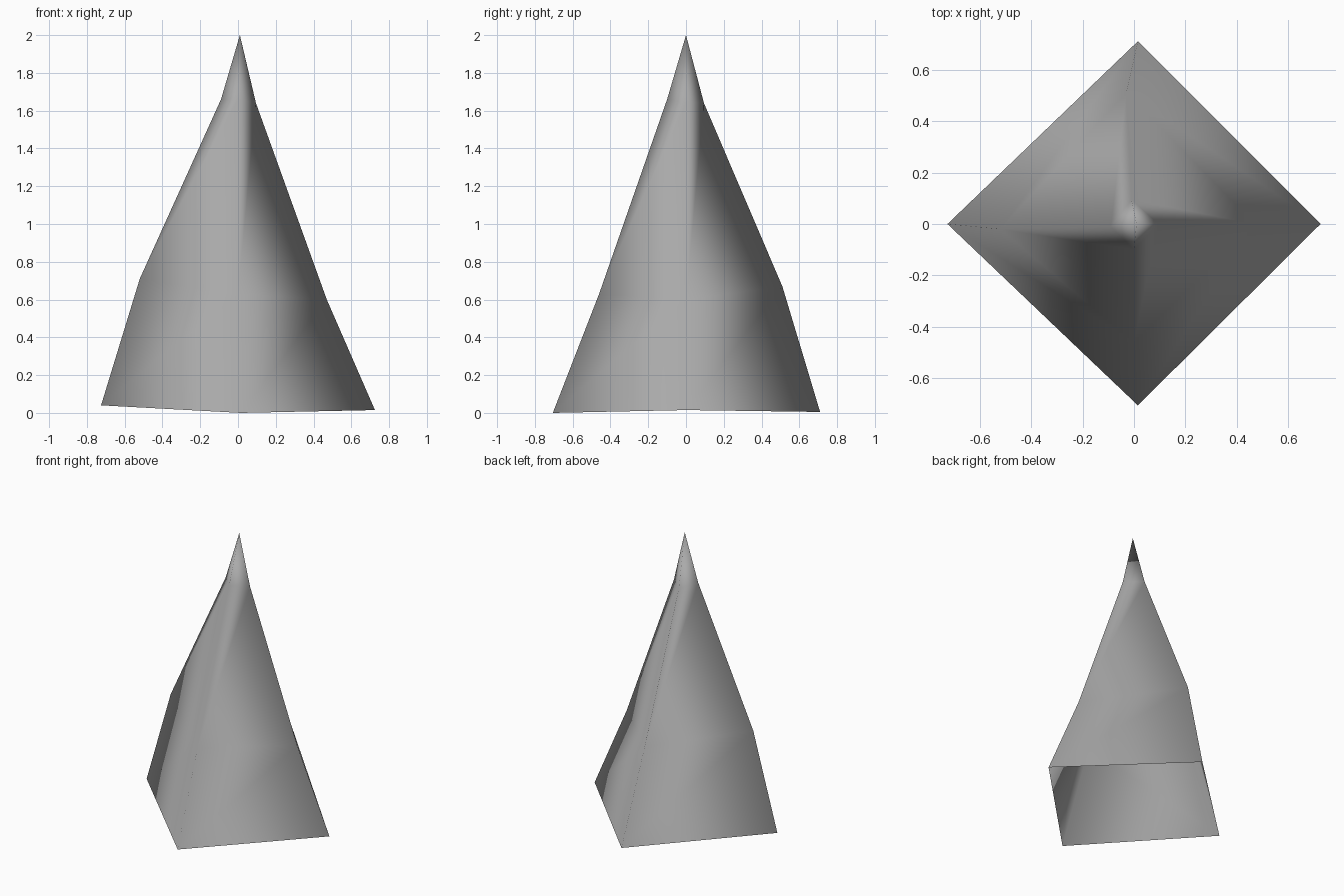
import bpy
import bmesh

default_cube = bpy.data.objects.get("Cube")
if default_cube:
    bpy.data.objects.remove(default_cube, do_unlink=True)


def make_material(name, colour):
    material = bpy.data.materials.new(name)
    material.use_nodes = True
    material.diffuse_color = colour
    shader = next(n for n in material.node_tree.nodes if n.type == "BSDF_PRINCIPLED")
    shader.inputs["Base Color"].default_value = colour
    return material


def loft_to_apex(bm, rings, apex):
    """Bridge rings of equal length from the bottom up, then close them on a point."""
    loops = [[bm.verts.new(point) for point in ring] for ring in rings]
    count = len(loops[0])
    for lower, upper in zip(loops, loops[1:]):
        for i in range(count):
            j = (i + 1) % count
            bm.faces.new((lower[i], lower[j], upper[j], upper[i]))
    tip = bm.verts.new(apex)
    for i in range(count):
        bm.faces.new((loops[-1][i], loops[-1][(i + 1) % count], tip))


# Slightly uneven four-cornered rings, each listed left, back, right, front
hem = [(0.725, 0, 0.015), (0.015, 0.71, 0.005), (-0.725, 0, 0.04), (0.015, -0.705, 0)]
waist = [(0.47, 0, 0.6), (-0.03, 0.51, 0.67), (-0.52, -0.02, 0.71), (0, -0.46, 0.63)]
neck = [(0.095, 0, 1.64), (-0.01, 0.095, 1.64), (-0.09, -0.01, 1.66), (0, -0.1, 1.66)]

# Hollow pointed shell, open underneath
bm = bmesh.new()
loft_to_apex(bm, [hem, waist, neck], (0.01, 0, 2))
for face in bm.faces:
    face.smooth = True
mesh = bpy.data.meshes.new("pointed_shell")
bm.to_mesh(mesh)
bm.free()

shell = bpy.data.objects.new("pointed_shell", mesh)
bpy.context.collection.objects.link(shell)
mesh.materials.append(make_material("plain grey", (0.4, 0.4, 0.4, 1)))
